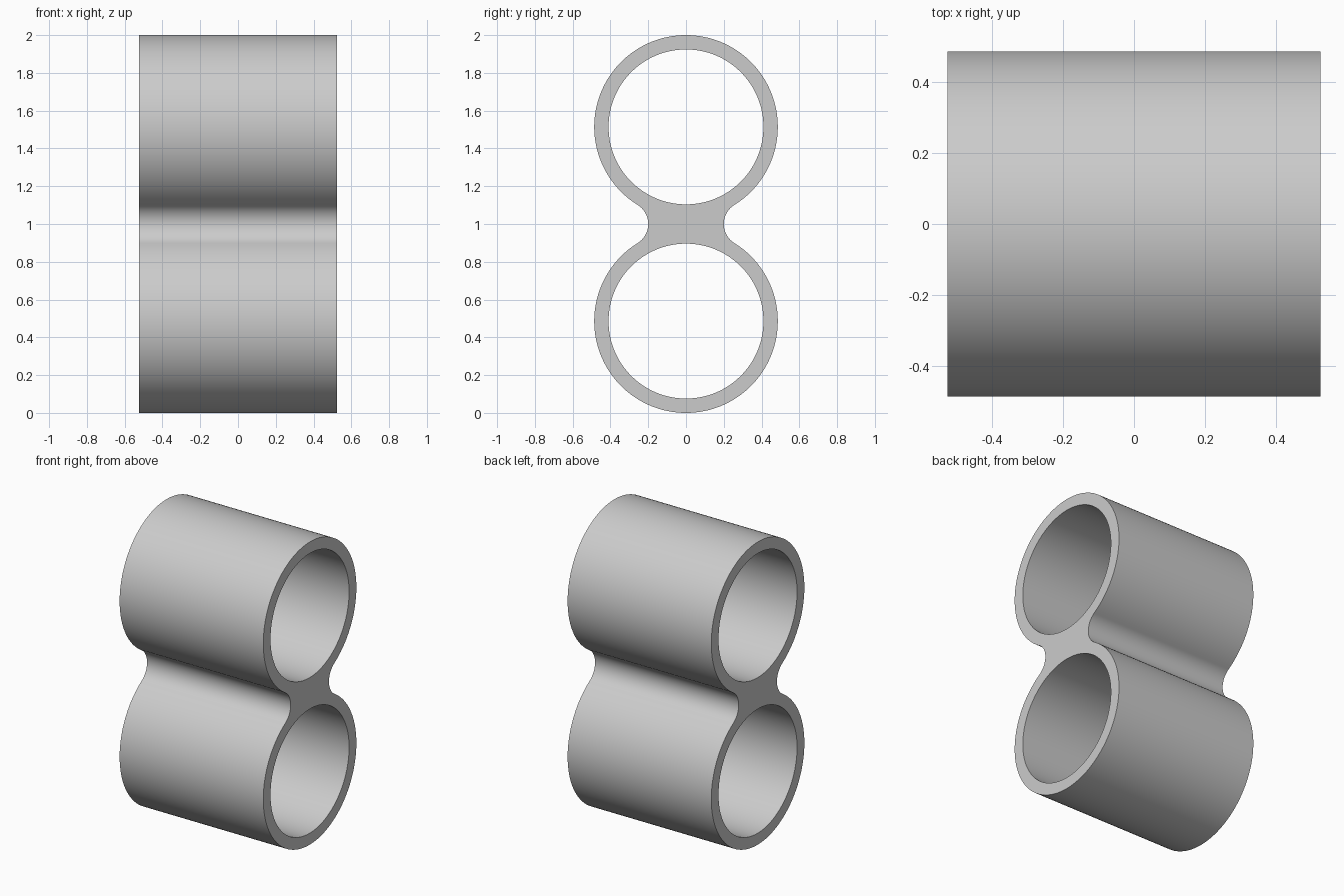
import bpy
import bmesh
from math import atan2, cos, sin, hypot, pi, radians

cube = bpy.data.objects.get("Cube")
if cube:
    bpy.data.objects.remove(cube)

LENGTH = 1.05          # along x
RADIUS = 0.486         # outside of each tube
BORE = 0.41            # inside of each tube
WAIST = 0.2            # half width of the neck between tubes
HALF = 1 - RADIUS      # tube centre to mid height

# Fillet circle tangent to both tubes and touching the waist
fillet = (WAIST**2 + HALF**2 - RADIUS**2) / (2 * (RADIUS - WAIST))
offset = WAIST + fillet
tangent = atan2(HALF, offset)


def arc(cy, cz, r, start, end, steps):
    """Points on an arc in the y-z plane, both ends included."""
    return [(cy + r * cos(a), cz + r * sin(a))
            for a in (start + (end - start) * i / steps for i in range(steps + 1))]


# Outer outline, counter-clockwise: two tube arcs joined by two fillets
outline = arc(0, 1 + HALF, RADIUS, -tangent, pi + tangent, 120)
outline += arc(-offset, 1, fillet, tangent, -tangent, 32)[1:-1]
outline += arc(0, 1 - HALF, RADIUS, pi - tangent, 2 * pi + tangent, 120)
outline += arc(offset, 1, fillet, pi + tangent, pi - tangent, 32)[1:-1]

# Round bores
loops = [outline]
for cz in (1 - HALF, 1 + HALF):
    loops.append(arc(0, cz, BORE, 0, 2 * pi, 128)[:-1])

# Fill the section and extrude it along x
bm = bmesh.new()
edges = []
for loop in loops:
    verts = [bm.verts.new((-LENGTH / 2, y, z)) for y, z in loop]
    edges += [bm.edges.new((v, verts[i - 1])) for i, v in enumerate(verts)]
bmesh.ops.triangle_fill(bm, edges=edges, use_beauty=True, normal=(1, 0, 0))
extruded = bmesh.ops.extrude_face_region(bm, geom=bm.faces[:])
moved = [g for g in extruded["geom"] if isinstance(g, bmesh.types.BMVert)]
bmesh.ops.translate(bm, verts=moved, vec=(LENGTH, 0, 0))
bmesh.ops.recalc_face_normals(bm, faces=bm.faces[:])

mesh = bpy.data.meshes.new("double_tube")
bm.to_mesh(mesh)
bm.free()
body = bpy.data.objects.new("double_tube", mesh)
bpy.context.collection.objects.link(body)

# Plain grey finish
grey = bpy.data.materials.new("light_grey")
grey.use_nodes = True
colour = (0.6, 0.6, 0.6, 1)
grey.diffuse_color = colour
grey.node_tree.nodes["Principled BSDF"].inputs["Base Color"].default_value = colour
mesh.materials.append(grey)

# Smooth walls, sharp rims
bpy.ops.object.select_all(action="DESELECT")
body.select_set(True)
bpy.context.view_layer.objects.active = body
bpy.ops.object.shade_smooth_by_angle(angle=radians(30))
